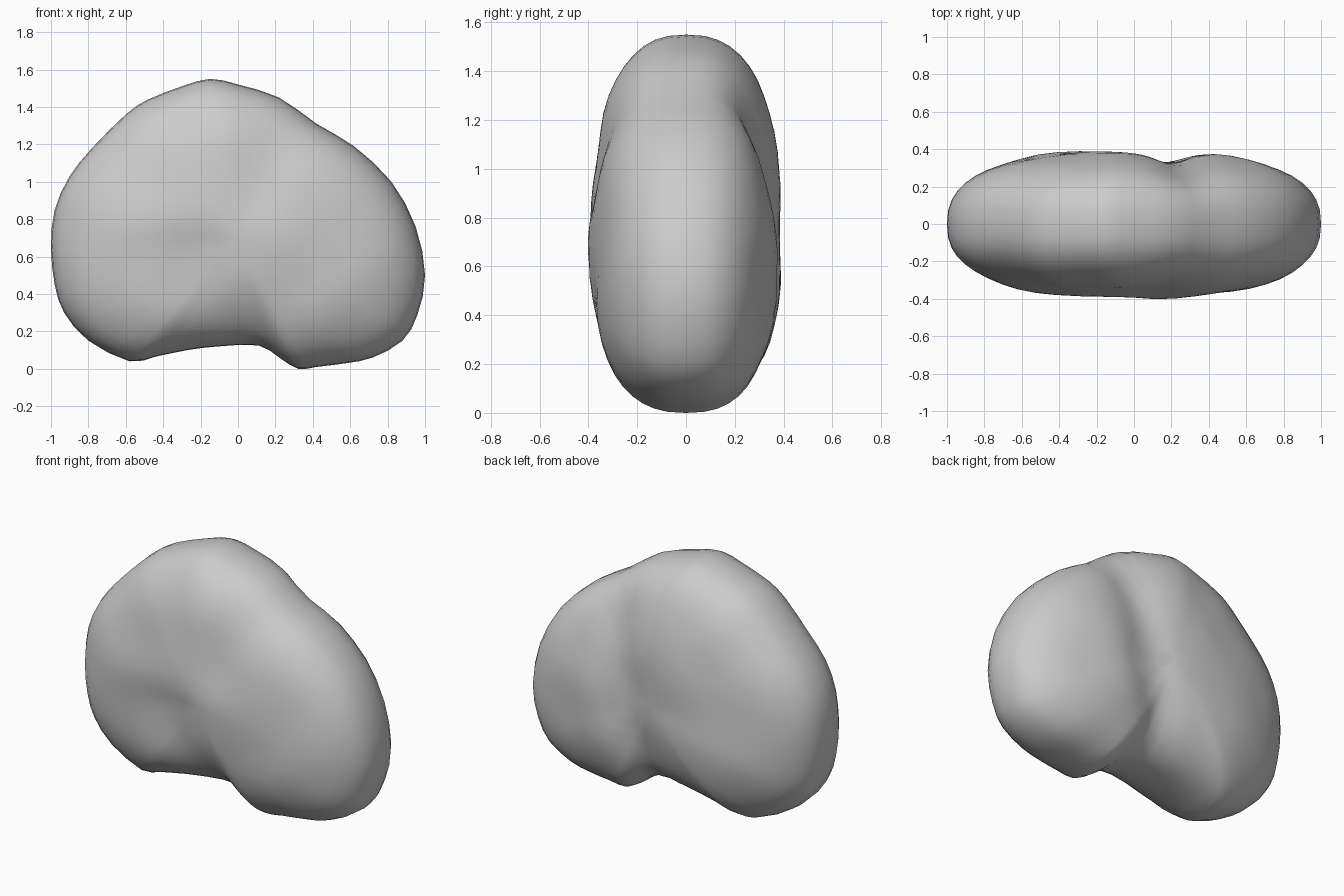
import bpy, bmesh, math
from mathutils import Vector, noise

if "Cube" in bpy.data.objects:
    bpy.data.objects.remove(bpy.data.objects["Cube"])

# Front outline (x, z), clockwise from the top
OUTLINE = [(-0.15, 1.55), (0.0, 1.52), (0.22, 1.45), (0.42, 1.31), (0.62, 1.19), (0.82, 1.0),
           (0.95, 0.76), (1.0, 0.5), (0.96, 0.29), (0.88, 0.15), (0.72, 0.06), (0.58, 0.03),
           (0.42, 0.01), (0.32, 0.0), (0.22, 0.06), (0.11, 0.125), (-0.1, 0.12), (-0.27, 0.10),
           (-0.44, 0.065), (-0.58, 0.04), (-0.8, 0.15), (-0.93, 0.3), (-0.98, 0.45), (-1.0, 0.65),
           (-0.98, 0.85), (-0.9, 1.03), (-0.78, 1.18), (-0.6, 1.36), (-0.48, 1.44), (-0.3, 1.51)]
CENTRE = Vector((0.0, 0.70))


def smooth_loop(points, steps):
    """Catmull-Rom samples round a closed outline."""
    p = [Vector(q) for q in points]
    n, out = len(p), []
    for i in range(n):
        a, b, c, d = p[i - 1], p[i], p[(i + 1) % n], p[(i + 2) % n]
        for k in range(steps):
            t = k / steps
            out.append(0.5 * (2 * b + (c - a) * t + (2 * a - 5 * b + 4 * c - d) * t * t
                              + (3 * b - a - 3 * c + d) * t ** 3))
    return out


def groove(x, z, a, b, width):
    """Soft trough along the segment a-b, 1 in the middle and 0 far away."""
    p, a, b = Vector((x, z)), Vector(a), Vector(b)
    ab = b - a
    t = max(0.0, min(1.0, (p - a).dot(ab) / ab.length_squared))
    return math.exp(-((p - a - ab * t).length / width) ** 2)


def surface_point(q, r, side):
    x, z = CENTRE + (q - CENTRE) * r
    depth = (1 - r ** 2.5) ** 0.4
    if side > 0:
        y = 0.395 - 0.07 * groove(x, z, (0.32, 1.35), (0.05, 0.15), 0.16)
    else:
        y = 0.395 - 0.03 * groove(x, z, (0.3, 1.4), (0.1, 0.95), 0.15)
        y -= 0.03 * groove(x, z, (-0.25, 0.6), (0.0, 0.2), 0.18)
    y += 0.018 * noise.noise(Vector((x * 3.2, side * 2.0, z * 3.2)))
    return (x, side * y * depth, z)


# Lumpy bean-shaped stone: rings of the outline shrinking to the front and back
outline = smooth_loop(OUTLINE, 2)
RINGS = 14
bm = bmesh.new()
rim = [bm.verts.new(surface_point(q, 1.0, 1)) for q in outline]
n = len(rim)
for side in (-1, 1):
    prev = rim
    for j in range(1, RINGS):
        r = math.cos(0.5 * math.pi * j / RINGS)
        ring = [bm.verts.new(surface_point(q, r, side)) for q in outline]
        for i in range(n):
            k = (i + 1) % n
            bm.faces.new((prev[i], prev[k], ring[k], ring[i]))
        prev = ring
    pole = bm.verts.new(surface_point(CENTRE, 0.0, side))
    for i in range(n):
        bm.faces.new((prev[i], prev[(i + 1) % n], pole))
bmesh.ops.recalc_face_normals(bm, faces=bm.faces[:])
for f in bm.faces:
    f.smooth = True

mesh = bpy.data.meshes.new("stone")
bm.to_mesh(mesh)
bm.free()
grey = bpy.data.materials.new("stone grey")
grey.diffuse_color = (0.6, 0.6, 0.6, 1)
grey.use_nodes = True
grey.node_tree.nodes["Principled BSDF"].inputs["Base Color"].default_value = grey.diffuse_color
mesh.materials.append(grey)
stone = bpy.data.objects.new("stone", mesh)
bpy.context.collection.objects.link(stone)
